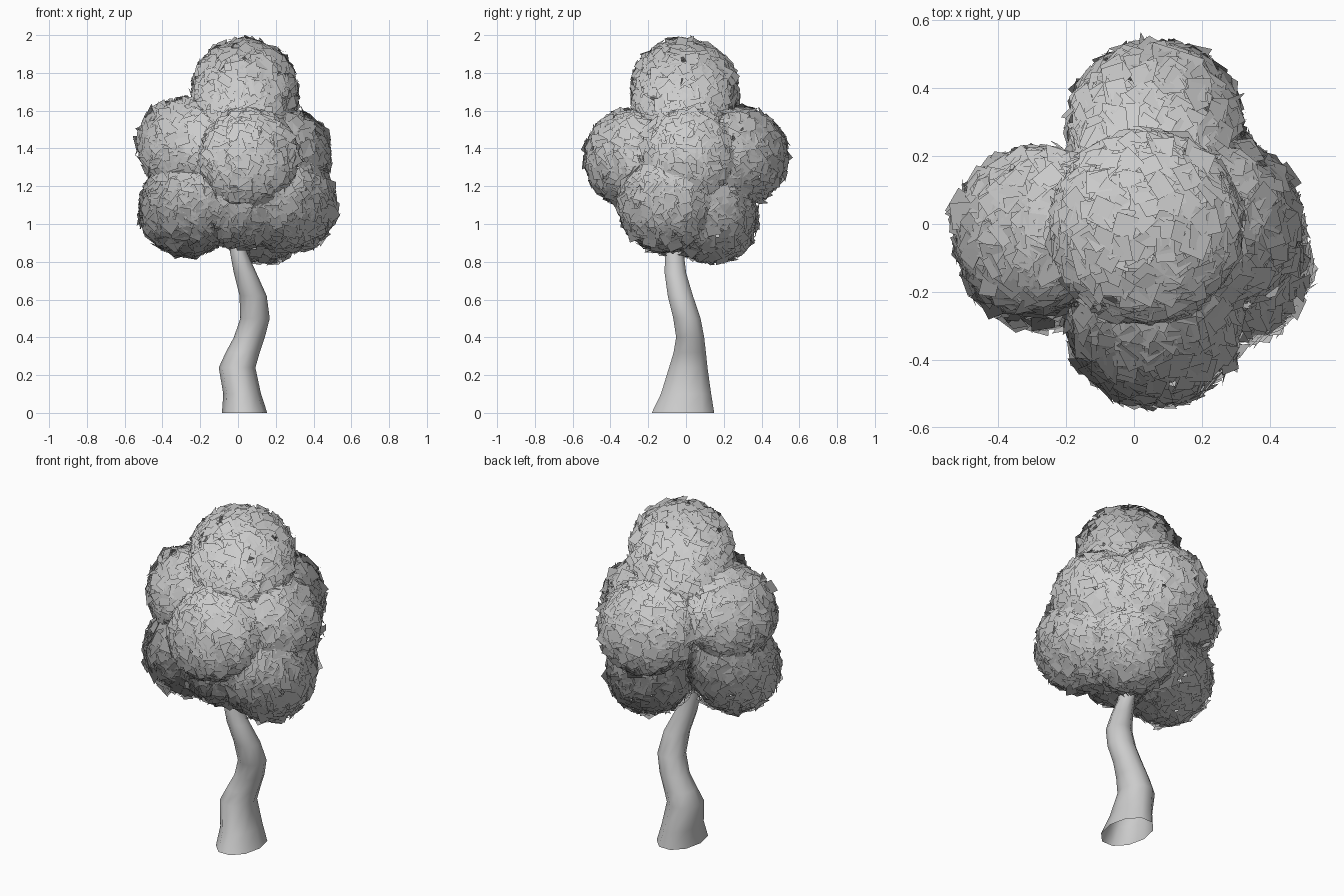
import bpy, bmesh, math, random
from mathutils import Vector, Matrix

if "Cube" in bpy.data.objects:
    bpy.data.objects.remove(bpy.data.objects["Cube"])

random.seed(7)
CROWN = Vector((0.0, 0.0, 1.3))


def make_object(name, bm):
    mesh = bpy.data.meshes.new(name)
    bm.to_mesh(mesh)
    bm.free()
    obj = bpy.data.objects.new(name, mesh)
    bpy.context.collection.objects.link(obj)
    return obj


def tube(name, rings, sides=10):
    """Skin elliptical rings given as (x, y, z, rx, ry), open at the base."""
    bm = bmesh.new()
    loops = []
    for x, y, z, rx, ry in rings:
        loops.append([bm.verts.new((x + rx * math.cos(2 * math.pi * i / sides),
                                    y + ry * math.sin(2 * math.pi * i / sides), z))
                      for i in range(sides)])
    for a, b in zip(loops, loops[1:]):
        for i in range(sides):
            j = (i + 1) % sides
            bm.faces.new((a[i], a[j], b[j], b[i])).smooth = True
    bm.faces.new(loops[-1])
    return make_object(name, bm)


def leaf_cluster(name, centre, radius, count=850):
    """Shell of small square leaves lying roughly along a sphere."""
    bm = bmesh.new()
    centre = Vector(centre)
    normals = []
    golden = math.pi * (3 - math.sqrt(5))
    for i in range(count):
        h = 1 - 2 * (i + random.random()) / count
        a = i * golden + random.uniform(-0.5, 0.5)
        s = math.sqrt(max(0, 1 - h * h))
        n = Vector((s * math.cos(a), s * math.sin(a), h))
        tilt = Vector([random.gauss(0, 0.24) for _ in range(3)])
        rot = (n + tilt).to_track_quat('Z', 'Y').to_matrix() @ Matrix.Rotation(random.uniform(0, math.tau), 3, 'Z')
        pos = centre + n * (radius - random.uniform(0.0, 0.025))
        k = random.uniform(0.028, 0.040)
        f = bm.faces.new([bm.verts.new(pos + rot @ Vector((u * k, v * k, 0)))
                          for u, v in ((-1, -1), (1, -1), (1, 1), (-1, 1))])
        f.smooth = True
        # Soft crown shading: normals lean away from the crown's middle
        soft = ((pos - CROWN).normalized() * 0.6 + n * 0.2 + rot.col[2] * 0.2).normalized()
        normals += [soft] * 4
    obj = make_object(name, bm)
    obj.data.normals_split_custom_set_from_vertices(normals)
    return obj


# Winding trunk, hidden top tapering inside the crown
tube("trunk", [
    (0.035, -0.016, 0.00, 0.120, 0.174),
    (0.022, 0.000, 0.10, 0.100, 0.140),
    (-0.005, 0.012, 0.24, 0.097, 0.107),
    (0.025, 0.020, 0.32, 0.090, 0.090),
    (0.060, 0.022, 0.40, 0.082, 0.078),
    (0.090, 0.005, 0.50, 0.078, 0.076),
    (0.080, -0.030, 0.62, 0.072, 0.070),
    (0.038, -0.056, 0.74, 0.060, 0.060),
    (0.003, -0.062, 0.85, 0.045, 0.052),
    (0.000, -0.045, 1.00, 0.040, 0.045),
    (0.020, -0.020, 1.20, 0.030, 0.033),
    (0.030, -0.010, 1.45, 0.015, 0.015)])

# Crown of rounded leaf clusters
clusters = {
    "leaves_top": ((0.035, -0.01, 1.70), 0.285),
    "leaves_front": ((0.06, -0.28, 1.35), 0.26),
    "leaves_back": ((0.06, 0.28, 1.36), 0.26),
    "leaves_upper_left": ((-0.28, -0.02, 1.42), 0.25),
    "leaves_upper_right": ((0.235, 0.00, 1.36), 0.26),
    "leaves_lower_left": ((-0.275, -0.06, 1.08), 0.25),
    "leaves_lower_right": ((0.275, -0.11, 1.10), 0.25),
    "leaves_lower_back": ((0.13, 0.14, 1.03), 0.24),
    "leaves_lower_front": ((0.01, -0.12, 1.11), 0.24),
}
for name, (centre, radius) in clusters.items():
    leaf_cluster(name, centre, radius)
